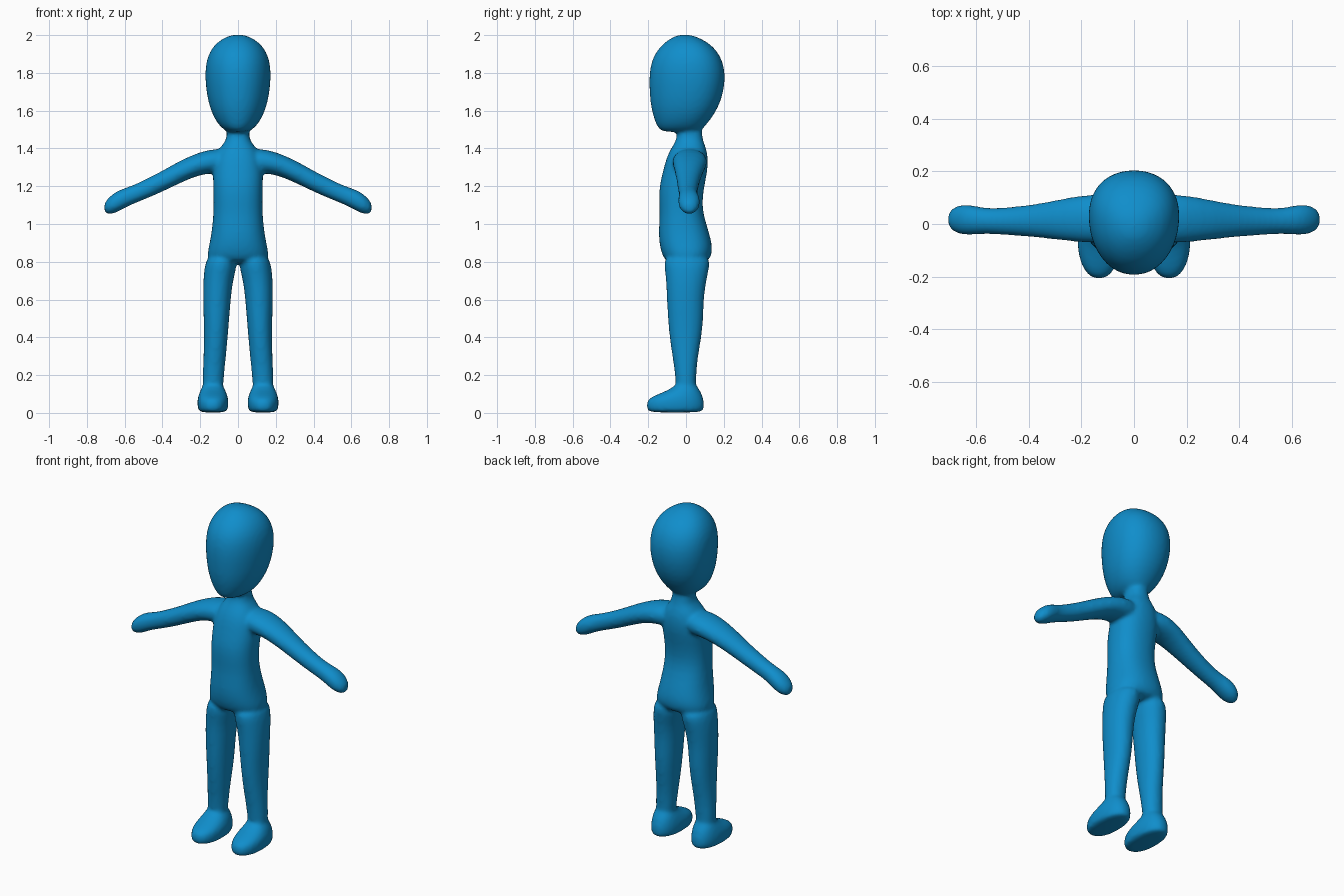
import bpy
import bmesh
import math

SIDES = 24
bm = bmesh.new()


def power(v, n):
    return math.copysign(abs(v) ** (2 / n), v)


def loft(rings, to_point, n=2.0, taper=0.0):
    """Skin closed rings (level, centre_u, radius_u, min_v, max_v)."""
    loops = []
    for level, cu, ru, v0, v1 in rings:
        loop = []
        for i in range(SIDES):
            a = 2 * math.pi * i / SIDES
            c, s = power(math.cos(a), n), power(math.sin(a), n)
            u = cu + ru * c * (1 + taper * s)
            v = (v0 + v1) / 2 + (v1 - v0) / 2 * s
            loop.append(bm.verts.new(to_point(level, u, v)))
        loops.append(loop)
    for a, b in zip(loops, loops[1:]):
        for i in range(SIDES):
            j = (i + 1) % SIDES
            bm.faces.new((a[i], a[j], b[j], b[i]))
    bm.faces.new(loops[0])
    bm.faces.new(loops[-1])


def upright(side=1):
    return lambda z, x, y: (side * x, y, z)


def sideways(side):
    return lambda x, z, y: (side * x, y, z)


# Head: egg seen from above, narrower towards the face
loft([(1.485, 0, .05, -.12, .07), (1.505, 0, .085, -.15, .09),
      (1.55, 0, .122, -.168, .13), (1.62, 0, .152, -.188, .175),
      (1.70, 0, .168, -.195, .201), (1.78, 0, .175, -.197, .21),
      (1.85, 0, .171, -.188, .20), (1.91, 0, .153, -.163, .172),
      (1.96, 0, .115, -.117, .122), (1.99, 0, .066, -.07, .06),
      (2.003, 0, .025, -.035, .02)], upright(), 2.15, .1)

# Neck and torso
loft([(.79, 0, .15, -.10, .11), (.83, 0, .166, -.125, .137),
      (.88, 0, .156, -.14, .142), (.95, 0, .141, -.147, .125),
      (1.05, 0, .131, -.139, .092), (1.12, 0, .13, -.143, .087),
      (1.20, 0, .132, -.143, .097), (1.28, 0, .135, -.122, .115),
      (1.35, 0, .125, -.105, .118), (1.40, 0, .10, -.08, .108),
      (1.43, 0, .073, -.06, .095), (1.46, 0, .058, -.047, .086),
      (1.53, 0, .06, -.047, .086)], upright(), 2.3)

for side in (-1, 1):
    # Leg
    loft([(.08, .135, .055, -.055, .055), (.20, .131, .057, -.056, .053),
          (.30, .123, .060, -.073, .064), (.40, .117, .063, -.088, .083),
          (.50, .114, .068, -.097, .093), (.60, .112, .074, -.102, .094),
          (.70, .106, .079, -.106, .108), (.77, .092, .086, -.115, .125),
          (.84, .085, .079, -.12, .13)], upright(side), 2.1)
    # Foot
    loft([(.0, .133, .073, -.203, .09), (.02, .133, .08, -.21, .097),
          (.055, .133, .084, -.212, .098), (.08, .133, .081, -.195, .092),
          (.105, .133, .073, -.135, .083), (.125, .133, .063, -.085, .07),
          (.15, .133, .056, -.058, .058)], upright(side), 2.2)
    # Arm and mitten hand
    loft([(.04, 1.335, .06, -.06, .10), (.12, 1.334, .066, -.075, .113),
          (.20, 1.323, .06, -.071, .112), (.30, 1.28, .06, -.06, .09),
          (.40, 1.226, .056, -.048, .072), (.50, 1.179, .052, -.042, .062),
          (.57, 1.15, .05, -.037, .06), (.62, 1.128, .056, -.043, .074),
          (.66, 1.108, .055, -.042, .076), (.69, 1.093, .042, -.028, .062),
          (.71, 1.085, .024, -.008, .042)], sideways(side), 2.1)

bmesh.ops.recalc_face_normals(bm, faces=bm.faces)
mesh = bpy.data.meshes.new("body")
bm.to_mesh(mesh)
bm.free()
body = bpy.data.objects.new("body", mesh)
bpy.context.collection.objects.link(body)

# Fuse the parts into one soft skin
sub = body.modifiers.new("round", 'SUBSURF')
sub.levels = sub.render_levels = 1
fuse = body.modifiers.new("fuse", 'REMESH')
fuse.mode = 'VOXEL'
fuse.voxel_size = .011
fuse.use_smooth_shade = True
soft = body.modifiers.new("soften", 'SMOOTH')
soft.factor = .5
soft.iterations = 8

# Blue skin
mat = bpy.data.materials.new("blue")
mat.diffuse_color = (.005, .27, .6, 1)
mesh.materials.append(mat)
for p in mesh.polygons:
    p.use_smooth = True
